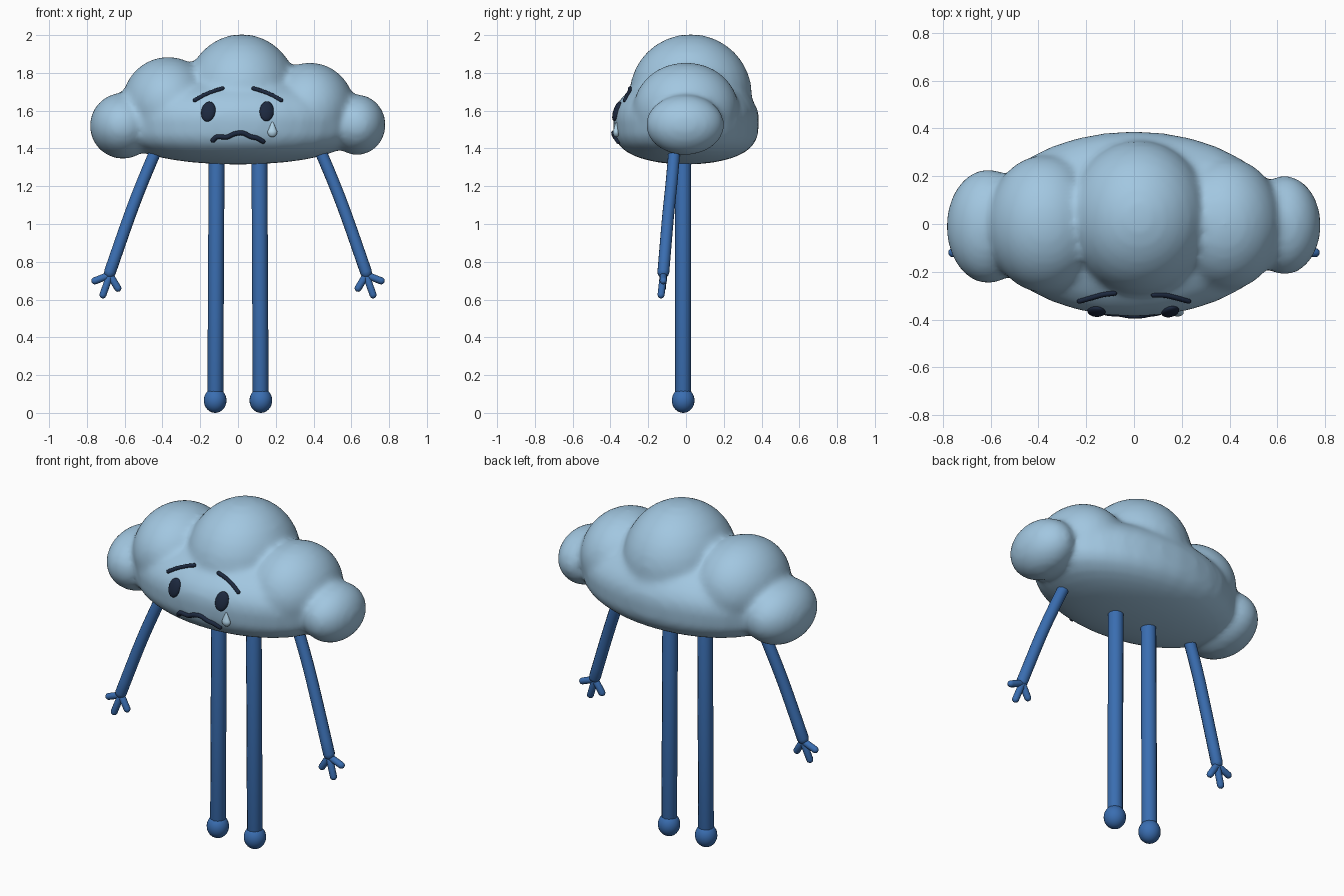
import bpy, math
from mathutils import Vector

if "Cube" in bpy.data.objects:
    bpy.data.objects.remove(bpy.data.objects["Cube"])


def material(name, rgb):
    m = bpy.data.materials.new(name)
    m.diffuse_color = (*rgb, 1)
    m.use_nodes = True
    m.node_tree.nodes["Principled BSDF"].inputs["Base Color"].default_value = m.diffuse_color
    return m


CLOUD = material("cloud pale blue", (0.36, 0.57, 0.75))
LIMB = material("limb blue", (0.042, 0.155, 0.44))
INK = material("dark navy", (0.012, 0.022, 0.05))
TEAR = material("tear blue", (0.44, 0.65, 0.80))


def finish(ob, name, mat):
    ob.name = name
    ob.data.materials.clear()
    ob.data.materials.append(mat)
    for p in ob.data.polygons:
        p.use_smooth = True
    return ob


def ellipsoid(name, mat, loc, size, flat=1.0, segs=32, rings=16):
    """Ellipsoid; flat below 1 squares off its lower half."""
    bpy.ops.mesh.primitive_uv_sphere_add(segments=segs, ring_count=rings, radius=1)
    ob = bpy.context.object
    for v in ob.data.vertices:
        x, y, z = v.co
        if z < 0:
            z = -abs(z) ** flat
        v.co = Vector((x * size[0], y * size[1], z * size[2])) + Vector(loc)
    return finish(ob, name, mat)


def join(obs, name):
    bpy.ops.object.select_all(action='DESELECT')
    for o in obs:
        o.select_set(True)
    bpy.context.view_layer.objects.active = obs[0]
    bpy.ops.object.join()
    obs[0].name = name
    return obs[0]


def tube(name, mat, pts, r, smooth=True, res=4):
    """Round-ended tube through the points."""
    pts = [Vector(p) for p in pts]
    path = []
    n = len(pts)
    for i in range(n - 1):
        a, b = pts[i], pts[i + 1]
        p0 = pts[i - 1] if i else a * 2 - b
        p3 = pts[i + 2] if i + 2 < n else b * 2 - a
        for k in range(4 if smooth and n > 2 else 1):
            t = k / 4
            path.append(0.5 * (2 * a + (b - p0) * t + (2 * p0 - 5 * a + 4 * b - p3) * t * t
                               + (3 * a - p0 - 3 * b + p3) * t ** 3))
    path.append(pts[-1])
    d0 = (path[0] - path[1]).normalized()
    d1 = (path[-1] - path[-2]).normalized()
    angles = [math.radians(a) for a in (85, 60, 30)]
    start = [(path[0] + d0 * r * math.sin(a), math.cos(a)) for a in angles]
    end = [(path[-1] + d1 * r * math.sin(a), math.cos(a)) for a in reversed(angles)]
    knots = start + [(p, 1) for p in path] + end
    cu = bpy.data.curves.new(name, 'CURVE')
    cu.dimensions = '3D'
    cu.bevel_depth = r
    cu.bevel_resolution = res
    cu.use_fill_caps = True
    sp = cu.splines.new('POLY')
    sp.points.add(len(knots) - 1)
    for q, (p, rad) in zip(sp.points, knots):
        q.co = (*p, 1)
        q.radius = rad
    ob = bpy.data.objects.new(name, cu)
    bpy.context.collection.objects.link(ob)
    bpy.ops.object.select_all(action='DESELECT')
    ob.select_set(True)
    bpy.context.view_layer.objects.active = ob
    bpy.ops.object.convert(target='MESH')
    return finish(bpy.context.object, name, mat)


# Cloud: blended puffs over a flat-bottomed body
puffs = [
    ellipsoid("puff", CLOUD, (0, 0, 1.555), (0.63, 0.388, 0.24), 0.6),
    ellipsoid("puff", CLOUD, (0.02, 0.025, 1.685), (0.30, 0.325, 0.32)),
    ellipsoid("puff", CLOUD, (-0.37, 0, 1.635), (0.245, 0.29, 0.25)),
    ellipsoid("puff", CLOUD, (0.38, 0, 1.605), (0.24, 0.28, 0.25)),
    ellipsoid("puff", CLOUD, (-0.61, -0.01, 1.52), (0.175, 0.24, 0.175)),
    ellipsoid("puff", CLOUD, (0.63, -0.005, 1.525), (0.152, 0.208, 0.16)),
]
cloud = join(puffs, "cloud_body")
remesh = cloud.modifiers.new("blend", 'REMESH')
remesh.mode = 'VOXEL'
remesh.voxel_size = 0.018
remesh.use_smooth_shade = True
soften = cloud.modifiers.new("soften", 'SMOOTH')
soften.factor = 0.5
soften.iterations = 10
bpy.context.view_layer.objects.active = cloud
for m in ("blend", "soften"):
    bpy.ops.object.modifier_apply(modifier=m)
finish(cloud, "cloud_body", CLOUD)
bpy.context.view_layer.update()


def on_face(x, z, lift=0.0):
    """Point on the front of the cloud."""
    hit, loc, _, _ = cloud.ray_cast(Vector((x, -2, z)), Vector((0, 1, 0)))
    return Vector((x, (loc.y if hit else -0.35) - lift, z))


# Eyes
for side, x, z in (("left", -0.157, 1.595), ("right", 0.152, 1.597)):
    eye = ellipsoid(side + "_eye", INK, (0, 0, 0), (0.038, 0.018, 0.055), segs=24, rings=12)
    eye.location = on_face(x, z)
    slope = on_face(x, z + 0.04).y - on_face(x, z - 0.04).y
    turn = on_face(x + 0.03, z).y - on_face(x - 0.03, z).y
    eye.rotation_euler = (-math.atan2(slope, 0.08), math.radians(8), math.atan2(turn, 0.06))

# Worried brows and wavy mouth
for side, s in (("left", -1), ("right", 1)):
    brow = [(0.082, 1.718), (0.13, 1.702), (0.18, 1.682), (0.228, 1.655)]
    tube(side + "_brow", INK, [on_face(s * x, z, 0.003) for x, z in brow], 0.011)
mouth = [(-0.132, 1.443), (-0.11, 1.462), (-0.06, 1.46), (-0.02, 1.477), (0.025, 1.482),
         (0.065, 1.463), (0.1, 1.455), (0.132, 1.437)]
tube("mouth", INK, [on_face(x, z, 0.003) for x, z in mouth], 0.013)

# Tear drop with a pointed top
tear = ellipsoid("tear", TEAR, (0, 0, 0), (0.026, 0.018, 0.028), segs=20, rings=12)
for v in tear.data.vertices:
    if v.co.z > 0:
        k = v.co.z / 0.028
        v.co.x *= 1 - 0.45 * k
        v.co.y *= 1 - 0.45 * k
        v.co.z *= 1 + 0.9 * k
tear.location = on_face(0.182, 1.488, 0.006)

# Legs with ball feet
for side, s in (("left", -1), ("right", 1)):
    tube(side + "_leg", LIMB, [(s * 0.12, -0.015, 0.09), (s * 0.113, -0.015, 1.42)], 0.042)
    ellipsoid(side + "_foot", LIMB, (s * 0.121, -0.015, 0.066), (0.06, 0.06, 0.066), segs=24)

# Arms and three-fingered hands
for side, s in (("left", -1), ("right", 1)):
    arm = [(0.40, -0.055, 1.47), (0.50, -0.075, 1.235), (0.575, -0.095, 1.04), (0.678, -0.12, 0.745)]
    parts = [tube("arm", LIMB, [(s * x, y, z) for x, y, z in arm], 0.032)]
    for x, y, z in ((0.758, -0.12, 0.699), (0.715, -0.132, 0.625), (0.636, -0.125, 0.66)):
        parts.append(tube("finger", LIMB, [(s * 0.678, -0.12, 0.73), (s * x, y, z)], 0.019))
    join(parts, side + "_arm")
